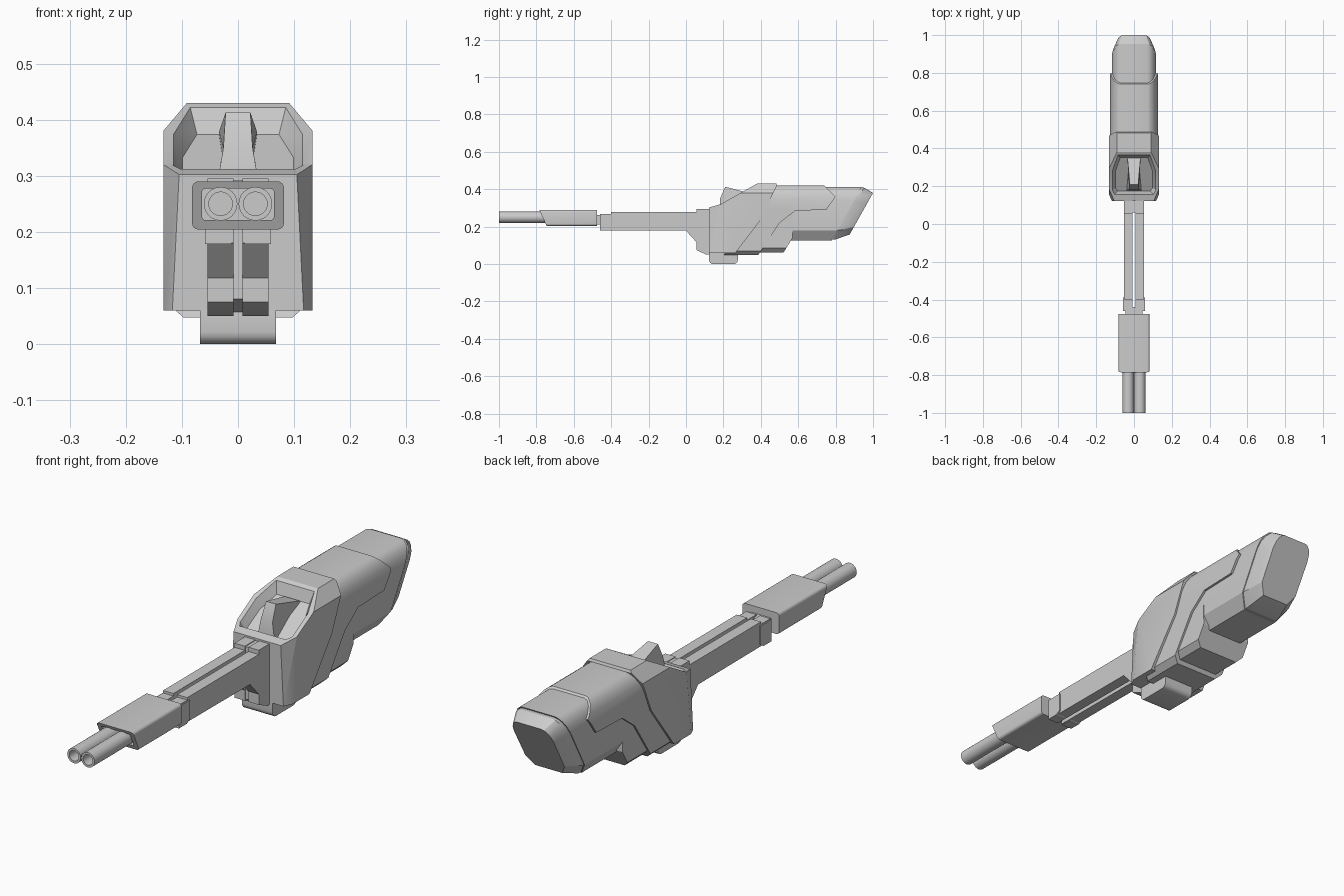
import bpy, bmesh, math
from mathutils import Vector

if "Cube" in bpy.data.objects:
    bpy.data.objects.remove(bpy.data.objects["Cube"])

grey = bpy.data.materials.new("gunmetal_grey")
grey.diffuse_color = (0.6, 0.6, 0.6, 1)
grey.use_nodes = True
grey.node_tree.nodes["Principled BSDF"].inputs["Base Color"].default_value = grey.diffuse_color


def loft(name, rings):
    """Skin a list of equal-length closed rings and cap both ends."""
    bm = bmesh.new()
    vs = [[bm.verts.new(p) for p in r] for r in rings]
    n = len(rings[0])
    for a, b in zip(vs, vs[1:]):
        for i in range(n):
            j = (i + 1) % n
            bm.faces.new((a[i], a[j], b[j], b[i]))
    bm.faces.new(vs[0])
    bm.faces.new(vs[-1])
    bmesh.ops.recalc_face_normals(bm, faces=bm.faces)
    me = bpy.data.meshes.new(name)
    bm.to_mesh(me)
    bm.free()
    ob = bpy.data.objects.new(name, me)
    me.materials.append(grey)
    bpy.context.collection.objects.link(ob)
    return ob


def slab(name, profile, x0, x1):
    """Side profile (y, z) extruded across x."""
    return loft(name, [[(x, y, z) for y, z in profile] for x in (x0, x1)])


def mirrored(half):
    """Right half of a cross-section (x, z), bottom to top, made whole."""
    return half + [(-x, z) for x, z in reversed(half)]


def rounded(cx, cz, hx, hz, r, n=4):
    """Rounded rectangle outline."""
    pts = []
    for k, (sx, sz) in enumerate([(1, 1), (-1, 1), (-1, -1), (1, -1)]):
        for i in range(n + 1):
            a = math.pi / 2 * (k + i / n)
            pts.append((cx + sx * (hx - r) + r * math.cos(a),
                        cz + sz * (hz - r) + r * math.sin(a)))
    return pts


def boolean(ob, cutter, op):
    m = ob.modifiers.new("cut", 'BOOLEAN')
    m.operation, m.object, m.solver = op, cutter, 'EXACT'
    bpy.context.view_layer.update()
    dg = bpy.context.evaluated_depsgraph_get()
    me = bpy.data.meshes.new_from_object(ob.evaluated_get(dg))
    ob.modifiers.clear()
    ob.data = me
    bpy.data.objects.remove(cutter)


def trim(ob, half):
    """Limit a slab to a front-view cross-section."""
    sec = mirrored(half)
    c = loft("cutter", [[(x, y, z) for x, z in sec] for y in (-0.5, 1.5)])
    boolean(ob, c, 'INTERSECT')


# Front armour shell: side profile, bevelled front corners, chamfered top
front = slab("front_armour", [
    (0.122, 0.06), (0.265, 0.06), (0.41, 0.25), (0.457, 0.36), (0.487, 0.42),
    (0.483, 0.43), (0.38, 0.43), (0.185, 0.32), (0.122, 0.302)], -0.2, 0.2)
bm = bmesh.new()
bm.from_mesh(front.data)
for s in (1, -1):
    p = Vector((0.105 * s, 0.122, 0.3))
    d1 = Vector((0.012 * s, 0, -0.24))
    d2 = Vector((0.028 * s, 0.064, 0.02))
    nrm = d1.cross(d2)
    if nrm.x * s < 0:
        nrm = -nrm
    cut = bmesh.ops.bisect_plane(bm, geom=bm.verts[:] + bm.edges[:] + bm.faces[:],
                                 plane_co=p, plane_no=nrm, clear_outer=True)
    bmesh.ops.holes_fill(bm, edges=[e for e in bm.edges if e.is_boundary])
bmesh.ops.recalc_face_normals(bm, faces=bm.faces)
bm.to_mesh(front.data)
bm.free()
trim(front, [(0.133, 0.0), (0.133, 0.38), (0.09, 0.431)])

# Tapered sensor pocket sunk into the sloping brow
outline = [(0.1, 0.16), (0.115, 0.18), (0.115, 0.28), (0.085, 0.365)]
rings = []
for off, k in ((0.04, 1.14), (-0.04, 0.86)):
    ring = []
    for x, y in mirrored(outline):
        yy = 0.265 + (y - 0.265) * k
        ring.append((x * k, yy, 0.32 + (yy - 0.185) * 0.564 + off))
    rings.append(ring)
boolean(front, loft("cutter", rings), 'DIFFERENCE')

# Sensor wedge: (y, z, half width) pairs front to back, base and crown
base = [(0.178, 0.27, 0.04), (0.182, 0.35, 0.026), (0.21, 0.413, 0.022),
        (0.345, 0.378, 0.034), (0.37, 0.35, 0.03), (0.37, 0.33, 0.03)]
loft("sensor", [[(s * w, y, z) for y, z, w in base] for s in (-1, 1)])

# Middle armour shell with stepped rear edge
mid = slab("middle_armour", [
    (0.2, 0.047), (0.385, 0.047), (0.503, 0.222), (0.585, 0.285), (0.75, 0.29),
    (0.80, 0.36), (0.74, 0.42), (0.43, 0.42), (0.40, 0.3)], -0.2, 0.2)
trim(mid, [(0.095, 0.045), (0.122, 0.07), (0.127, 0.34), (0.12, 0.375),
           (0.105, 0.402), (0.085, 0.417), (0.07, 0.421)])

# Lower hull behind the middle shell
low = slab("lower_hull", [(0.3, 0.062), (0.522, 0.062), (0.57, 0.14),
                          (0.57, 0.3), (0.42, 0.3)], -0.2, 0.2)
trim(low, [(0.09, 0.06), (0.115, 0.085), (0.117, 0.35)])

# Rear hull
rear_sec = [(0.08, 0.127), (0.115, 0.18), (0.117, 0.34), (0.112, 0.372),
            (0.1, 0.396), (0.085, 0.409), (0.07, 0.413)]
rear = slab("rear_hull", [(0.45, 0.127), (0.78, 0.127), (0.94, 0.413),
                          (0.45, 0.413)], -0.2, 0.2)
trim(rear, rear_sec)

# Tail cap: slanted block that narrows to its back face
rings = []
for y0, y1, za, zb, k in ((0.76, 0.92, 0.13, 0.408, 0.97),
                          (0.795, 0.952, 0.13, 0.408, 0.97),
                          (0.875, 1.0, 0.158, 0.38, 0.76)):
    ring = []
    for x, z in mirrored(rear_sec):
        t = (z - 0.127) / 0.286
        ring.append((x * k, y0 + (y1 - y0) * t, za + (zb - za) * t))
    rings.append(ring)
loft("tail_cap", rings)

# Rounded chin block under the front
chin = rounded(0.2, 0.045, 0.077, 0.045, 0.022)
slab("chin", chin, -0.068, 0.068)

# Barrel mount and twin support beams
slab("mount", [(0.06, 0.08), (0.13, 0.055), (0.13, 0.292), (0.06, 0.292)],
     -0.05, 0.05)
beam = [(-0.46, 0.18), (0.0, 0.178), (0.055, 0.118), (0.055, 0.075),
        (0.11, 0.05), (0.14, 0.05), (0.14, 0.295), (0.055, 0.295),
        (0.055, 0.278), (-0.40, 0.278), (-0.40, 0.268), (-0.46, 0.268)]
flange = [(-0.46, 0.178), (-0.41, 0.178), (-0.39, 0.19), (-0.39, 0.265),
          (-0.46, 0.265)]
for s, side in ((1, "right"), (-1, "left")):
    slab("beam_" + side, beam, 0.008 * s, 0.054 * s)
    slab("flange_" + side, flange, 0.012 * s, 0.059 * s)
slab("beam_link", [(-0.52, 0.21), (-0.44, 0.21), (-0.44, 0.262), (-0.52, 0.262)],
     -0.045, 0.045)

# Muzzle shroud with slanted, hollow front
shroud = rounded(0, 0.247, 0.082, 0.043, 0.012)
mouth = rounded(0, 0.249, 0.064, 0.028, 0.006)


def slant(z):
    return -0.785 + 0.04 * (0.29 - z) / 0.086


loft("muzzle_shroud", [
    [(x, -0.476, z) for x, z in shroud],
    [(x, slant(z), z) for x, z in shroud],
    [(x, slant(z), z) for x, z in mouth],
    [(x, -0.71, z) for x, z in mouth]])

# Twin hollow barrels
for s, side in ((1, "right"), (-1, "left")):
    rings = []
    for r, y in ((0.03, -0.7), (0.03, -1.0), (0.021, -1.0), (0.021, -0.94)):
        rings.append([(0.031 * s + r * math.cos(i * math.pi / 12), y,
                       0.25 + r * math.sin(i * math.pi / 12)) for i in range(24)])
    loft("barrel_" + side, rings)

# Smooth rounded areas, keep hard edges
for ob in bpy.context.scene.objects:
    ob.select_set(True)
    bpy.context.view_layer.objects.active = ob
bpy.ops.object.shade_smooth_by_angle(angle=math.radians(28))
